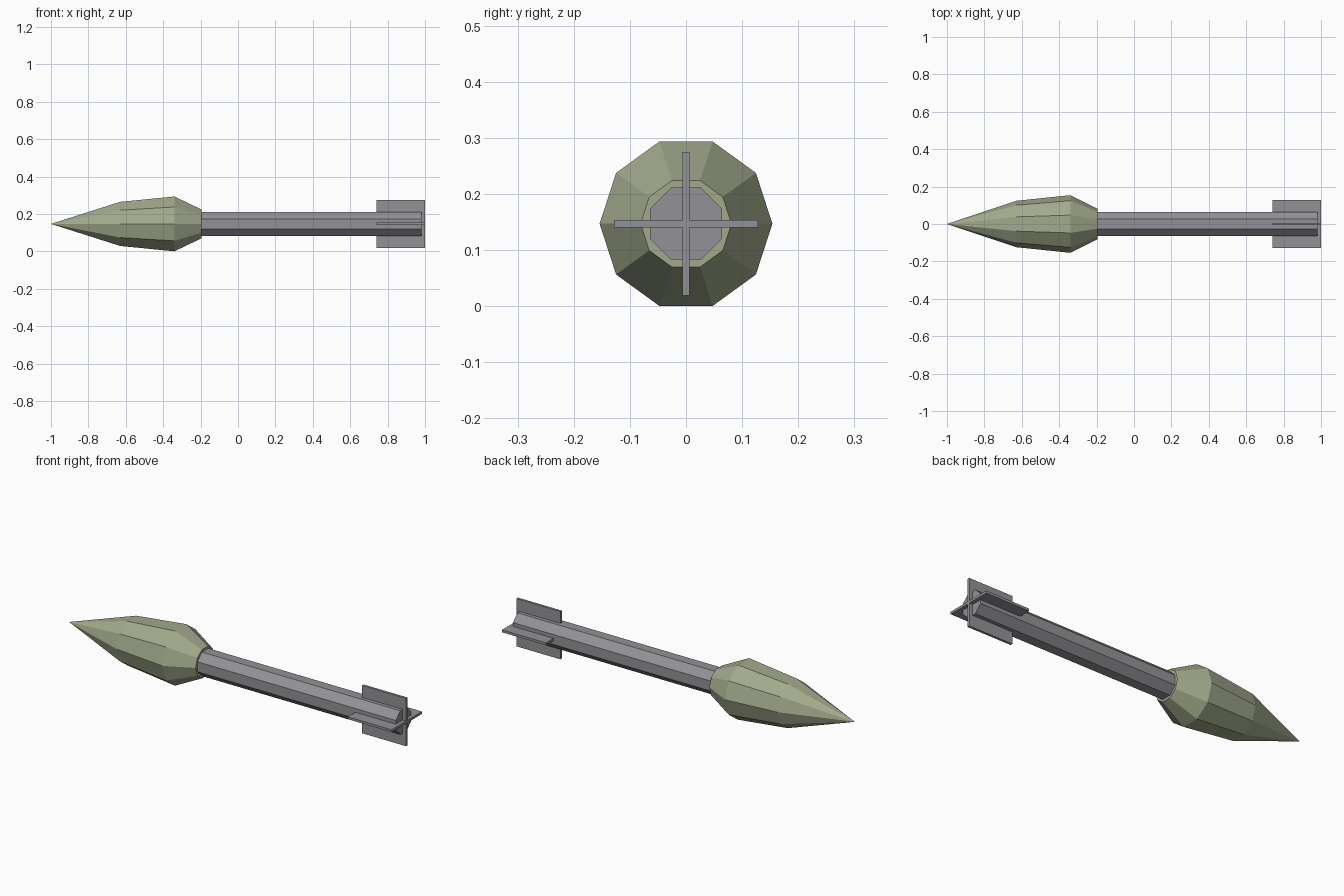
import bpy, bmesh, math

if "Cube" in bpy.data.objects:
    bpy.data.objects.remove(bpy.data.objects["Cube"])

AXIS_Z = 0.147


def material(name, color):
    m = bpy.data.materials.new(name)
    m.diffuse_color = (*color, 1)
    m.use_nodes = True
    m.node_tree.nodes["Principled BSDF"].inputs["Base Color"].default_value = m.diffuse_color
    return m


def finish(name, bm, mat):
    bmesh.ops.recalc_face_normals(bm, faces=bm.faces)
    mesh = bpy.data.meshes.new(name)
    bm.to_mesh(mesh)
    bm.free()
    mesh.materials.append(mat)
    obj = bpy.data.objects.new(name, mesh)
    obj.location.z = AXIS_Z
    bpy.context.collection.objects.link(obj)


def lathe(name, profile, sides, phase, mat):
    """Flat-sided solid around the x axis from (x, radius) pairs."""
    bm = bmesh.new()
    rings = []
    for x, r in profile:
        angles = [phase + math.tau * i / sides for i in range(sides if r else 1)]
        rings.append([bm.verts.new((x, r * math.cos(a), r * math.sin(a))) for a in angles])
    for a, b in zip(rings, rings[1:]):
        for i in range(sides):
            j = (i + 1) % sides
            if len(a) == 1:
                bm.faces.new((a[0], b[i], b[j]))
            else:
                bm.faces.new((a[i], b[i], b[j], a[j]))
    for ring in (rings[0], rings[-1]):
        if len(ring) > 1:
            bm.faces.new(ring)
    finish(name, bm, mat)


green = material("olive_green", (0.36, 0.40, 0.26))
grey = material("dark_grey", (0.29, 0.29, 0.31))

# Ten-sided warhead with pointed nose
lathe("warhead", [(-1, 0), (-0.63, 0.124), (-0.34, 0.154), (-0.195, 0.081)], 10, 0, green)

# Octagonal shaft
lathe("shaft", [(-0.197, 0.0695), (0.98, 0.0695)], 8, math.pi / 8, grey)

# Cross-shaped tail fins, extruded along x
t, s = 0.0065, 0.128
outline = []
for k in range(4):
    c, n = round(math.cos(k * math.pi / 2)), round(math.sin(k * math.pi / 2))
    outline += [(c * y - n * z, n * y + c * z) for y, z in ((s, -t), (s, t), (t, t))]
bm = bmesh.new()
face = bm.faces.new([bm.verts.new((0.74, y, z)) for y, z in outline])
ext = bmesh.ops.extrude_face_region(bm, geom=[face], use_keep_orig=True)
bmesh.ops.translate(bm, vec=(0.26, 0, 0),
                    verts=[v for v in ext["geom"] if isinstance(v, bmesh.types.BMVert)])
finish("tail_fins", bm, grey)
